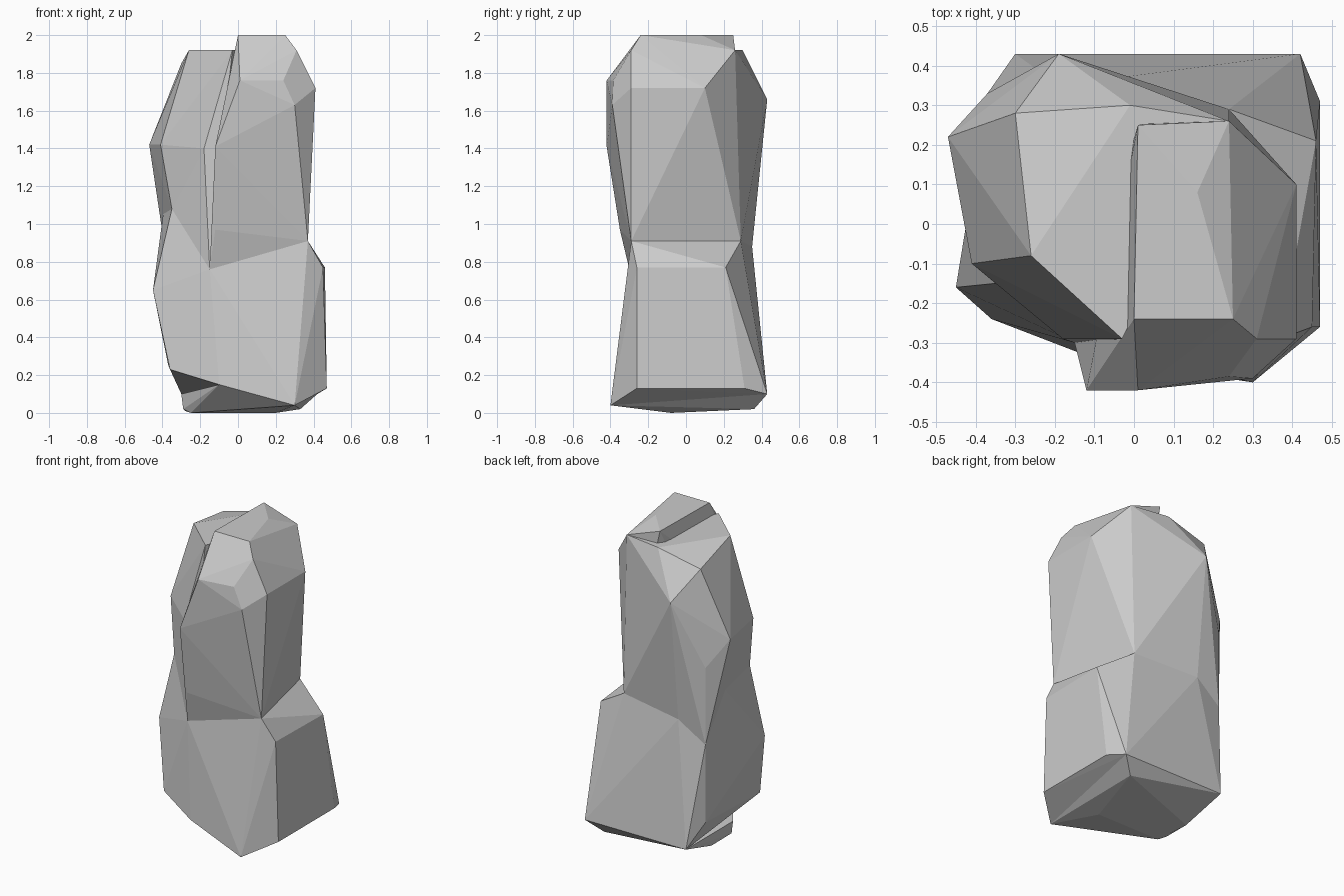
import bpy, bmesh

if "Cube" in bpy.data.objects:
    bpy.data.objects.remove(bpy.data.objects["Cube"])


def chunk(name, points):
    """Flat-faced convex block spanned by its corner points."""
    bm = bmesh.new()
    for p in points:
        bm.verts.new(p)
    res = bmesh.ops.convex_hull(bm, input=bm.verts)
    loose = [v for v in bm.verts if not v.link_faces]
    bmesh.ops.delete(bm, geom=loose, context='VERTS')
    bmesh.ops.dissolve_limit(bm, angle_limit=0.03, verts=bm.verts, edges=bm.edges)
    bmesh.ops.recalc_face_normals(bm, faces=bm.faces)
    me = bpy.data.meshes.new(name)
    bm.to_mesh(me)
    bm.free()
    ob = bpy.data.objects.new(name, me)
    bpy.context.collection.objects.link(ob)
    return ob


# corners shared where the blocks meet
waist = [(.37, -.29, .91), (.24, .29, .91), (-.15, -.30, .76)]
waist_back = [(-.19, .35, .88), (-.37, .33, .755)]
foot_rim = [(.30, -.40, .04), (.42, .43, .10), (-.30, .43, .10), (-.10, -.34, .15)]

# broad lower block
base = chunk("rock_pillar", waist + waist_back + foot_rim + [
    (.45, -.26, .77), (.46, .21, .77), (.47, -.26, .13), (.47, .31, .13),
    (-.37, .33, .255), (-.45, -.16, .65), (-.36, -.24, .23)])

# shallow underside
foot = chunk("foot", foot_rim + [
    (-.30, -.05, .10), (-.29, -.05, .02), (-.25, -.08, 0), (-.28, .14, .01),
    (.20, -.08, 0), (.33, .36, .02)])

# narrow middle
middle = chunk("middle", waist + waist_back + [
    (-.35, -.15, 1.08), (-.45, -.16, .65), (-.37, .33, 1.25), (.31, -.29, 1.08)])

# left and back upper slab
left_slab = chunk("left_slab", waist_back + [
    (-.15, -.30, .76), (.24, .29, .91), (-.03, -.29, 1.92), (-.26, -.08, 1.92),
    (-.30, .28, 1.85), (-.01, .30, 1.92), (.24, .26, 1.92), (-.19, .43, 1.66),
    (-.47, .22, 1.42), (-.41, -.10, 1.42), (-.18, -.29, 1.40),
    (-.35, -.15, 1.08), (-.37, .33, 1.25)])

# taller right upper slab
right_slab = chunk("right_slab", waist + [
    (0, -.24, 2), (.25, -.24, 2), (.16, .08, 2), (.01, .25, 2),
    (.24, .26, 1.92), (.31, -.29, 1.92), (.41, -.29, 1.72), (.41, .10, 1.72),
    (.01, -.42, 1.76), (.24, -.385, 1.76), (.30, -.39, 1.63),
    (-.12, -.42, 1.41), (-.12, -.35, .97), (.31, -.30, 1.08)])

# fuse the blocks into one rock
bpy.context.view_layer.objects.active = base
for part in (foot, middle, left_slab, right_slab):
    mod = base.modifiers.new("fuse_" + part.name, 'BOOLEAN')
    mod.operation = 'UNION'
    mod.solver = 'EXACT'
    mod.object = part
    bpy.ops.object.modifier_apply(modifier=mod.name)
    bpy.data.objects.remove(part)
